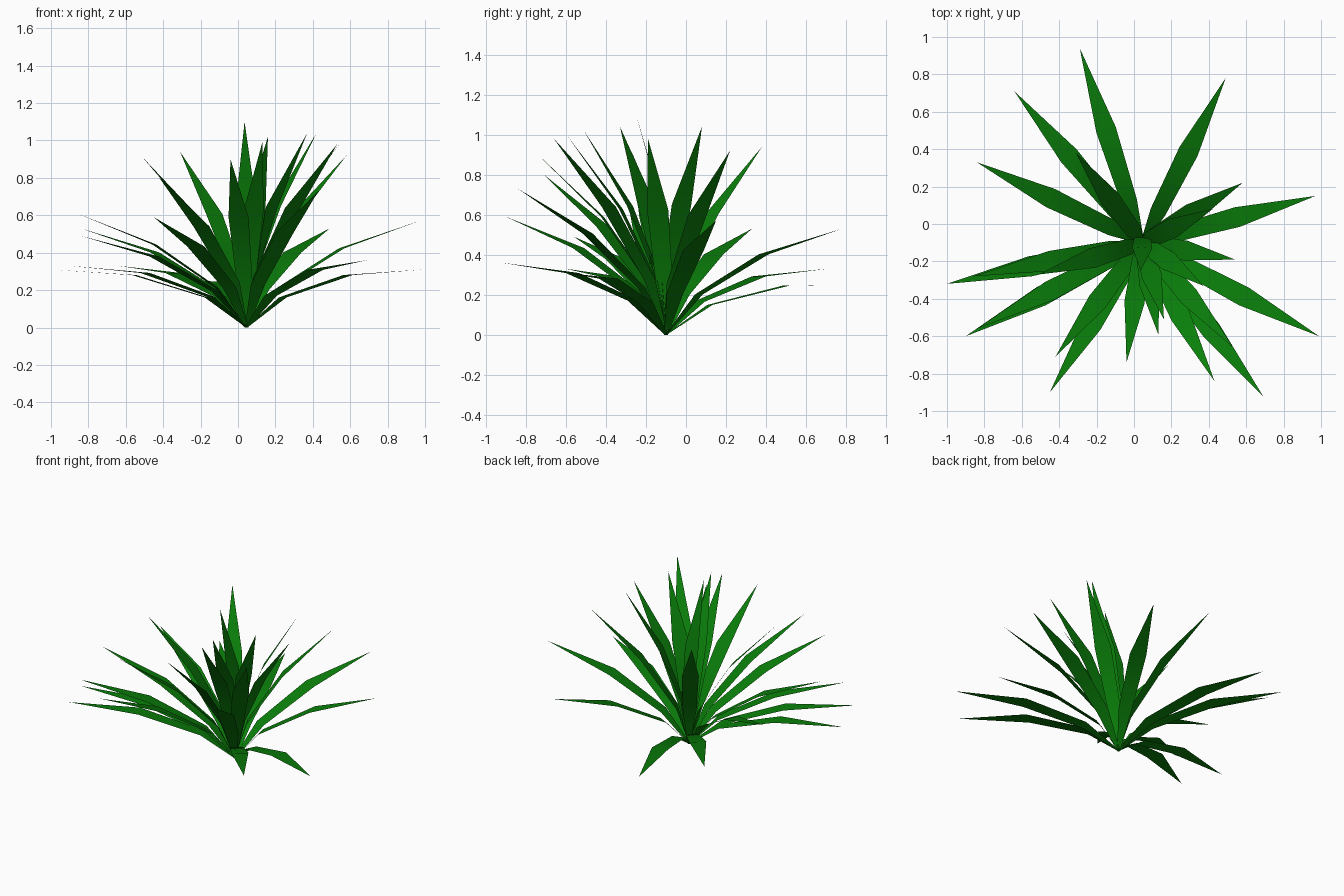
import bpy
from mathutils import Vector

if "Cube" in bpy.data.objects:
    bpy.data.objects.remove(bpy.data.objects["Cube"])

mat = bpy.data.materials.new("leaf_green")
mat.diffuse_color = (0.003, 0.21, 0.003, 1)
mat.use_nodes = True
mat.node_tree.nodes["Principled BSDF"].inputs["Base Color"].default_value = mat.diffuse_color

BASE = Vector((0.045, -0.10, 0.0))

# Leaf tips: low outer ring, middle ring, upright heart
LOW = [(-.29, .94, .25), (-.64, .71, .33), (.99, -.60, .31), (.69, -.92, .36),
       (-.90, -.60, .33), (-1.0, -.32, .31)]
MIDDLE = [(-.84, .33, .53), (.49, .78, .53), (.97, .15, .57), (.43, -.84, .73),
          (-.45, -.90, .59), (-.84, -.56, .49), (-.86, -.28, .61), (-.42, -.71, .80)]
UPRIGHT = [(.58, .22, .92), (.54, -.19, .98), (.53, -.66, .98), (.13, -.59, .99),
           (.16, -.51, 1.02), (-.04, -.74, .90), (-.51, -.27, .91), (-.31, .38, .94),
           (.035, -.25, 1.10), (.42, .08, 1.04), (.37, -.33, 1.04)]


def leaf(name, tip):
    """Flat three-segment blade arching from the shared root to its tip."""
    chord = Vector(tip) - BASE
    side = Vector((-chord.y, chord.x, 0)).normalized()
    bow = chord.cross(side).normalized()
    arch = 0.06 + 0.04 * bow.z
    verts = []
    for t, rise, half in ((0, 0, .01), (.23, .95, .043), (.6, 1, .054)):
        p = BASE + chord * t + bow * (arch * rise)
        verts += [p - side * half, p + side * half]
    verts.append(Vector(tip))
    me = bpy.data.meshes.new(name)
    me.from_pydata([v[:] for v in verts], [], [(0, 2, 3, 1), (2, 4, 5, 3), (4, 6, 5)])
    me.shade_smooth()
    me.materials.append(mat)
    ob = bpy.data.objects.new(name, me)
    bpy.context.collection.objects.link(ob)


for ring, tips in (("low_leaf", LOW), ("middle_leaf", MIDDLE), ("upright_leaf", UPRIGHT)):
    for i, tip in enumerate(tips):
        leaf(f"{ring}_{i + 1}", tip)
